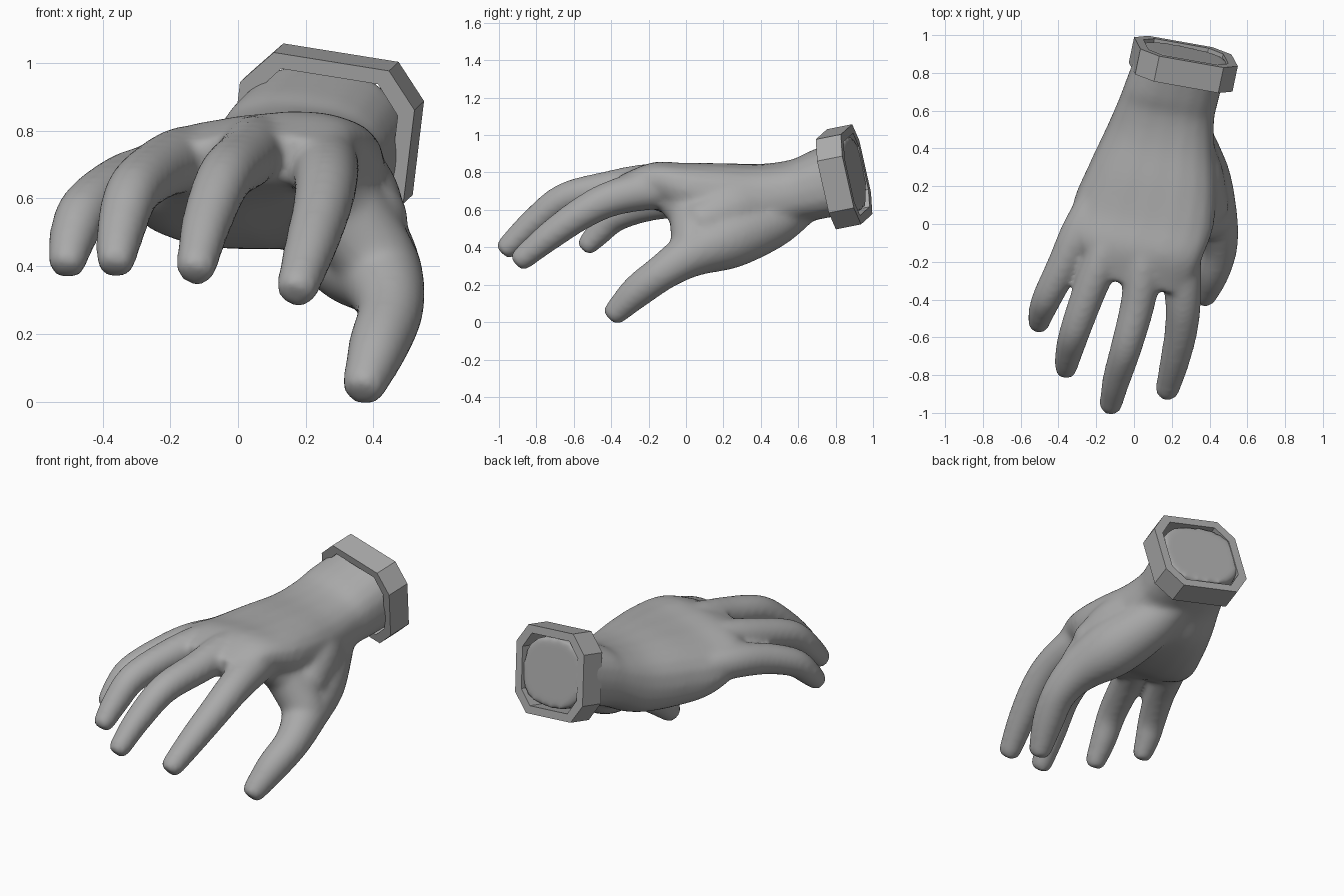
import bpy, bmesh, math
from mathutils import Vector, Matrix

if "Cube" in bpy.data.objects:
    bpy.data.objects.remove(bpy.data.objects["Cube"])

grey = bpy.data.materials.new("mid grey")
grey.diffuse_color = (0.4, 0.4, 0.4, 1)
grey.use_nodes = True
grey.node_tree.nodes["Principled BSDF"].inputs["Base Color"].default_value = grey.diffuse_color
SIDES = 20
SWELL = 0.006  # makes up for the shrinkage of the softening


def smooth_rows(rows, steps=5):
    """Catmull-Rom interpolation of rows of numbers."""
    out = []
    for i in range(len(rows) - 1):
        p0, p1, p2, p3 = (rows[min(max(i + k, 0), len(rows) - 1)] for k in (-1, 0, 1, 2))
        for s in range(steps):
            t = s / steps
            out.append([0.5 * (2 * b + (c - a) * t + (2 * a - 5 * b + 4 * c - d) * t * t
                               + (3 * b - a - 3 * c + d) * t ** 3)
                        for a, b, c, d in zip(p0, p1, p2, p3)])
    out.append(list(rows[-1]))
    return out


def loft(bm, rings):
    """Closed skin through a list of vertex rings."""
    loops = [[bm.verts.new(p) for p in ring] for ring in rings]
    n = len(loops[0])
    faces = [bm.faces.new(loops[0]), bm.faces.new(loops[-1])]
    for a, b in zip(loops, loops[1:]):
        for i in range(n):
            j = (i + 1) % n
            faces.append(bm.faces.new((a[i], a[j], b[j], b[i])))
    bmesh.ops.recalc_face_normals(bm, faces=faces)


def ellipse(c, u, v, power=1.0):
    ring = []
    for k in range(SIDES):
        a = 2 * math.pi * k / SIDES
        co, si = math.cos(a), math.sin(a)
        ring.append(c + u * math.copysign(abs(co) ** power, co)
                    + v * math.copysign(abs(si) ** power, si))
    return ring


def tube(bm, *path):
    """Round limb along (x, y, z, radius) points with blunt ends."""
    rows = smooth_rows(path)
    for at, end, prev in ((len(rows), rows[-1], rows[-2]), (0, rows[0], rows[1])):
        c = Vector(end[:3])
        t = (c - Vector(prev[:3])).normalized()
        r = end[3]
        cap = [[*(c + t * r * d), r * s] for d, s in ((0.5, 0.92), (0.88, 0.62))]
        rows[at:at] = cap if at else cap[::-1]
    rings = []
    for i, row in enumerate(rows):
        t = Vector(rows[min(i + 1, len(rows) - 1)][:3]) - Vector(rows[max(i - 1, 0)][:3])
        u = t.cross(Vector((0, 0, 1))).normalized()
        v = u.cross(t).normalized()
        r = row[3] + SWELL
        rings.append(ellipse(Vector(row[:3]), u * r, v * r))
    loft(bm, rings)


def finger(bm, girth, *points):
    """Finger with the shared taper from knuckle to tip."""
    taper = (0.094, 0.096, 0.086, 0.078, 0.069, 0.056)
    tube(bm, *[(*p, r * girth) for p, r in zip(points, taper)])


bm = bmesh.new()

# wrist and palm: x, y, z, half width, half thickness, sideways slope
palm = [
    (0.265, 0.905, 0.795, 0.235, 0.20, -0.15),
    (0.20, 0.70, 0.735, 0.247, 0.18, -0.13),
    (0.17, 0.60, 0.70, 0.255, 0.17, -0.08),
    (0.14, 0.45, 0.655, 0.288, 0.192, 0.0),
    (0.10, 0.25, 0.65, 0.338, 0.198, 0.07),
    (0.05, 0.05, 0.665, 0.37, 0.175, 0.13),
    (0.01, -0.13, 0.71, 0.345, 0.132, 0.12),
    (0.06, -0.33, 0.715, 0.23, 0.07, 0.0),
]
loft(bm, [ellipse(Vector((x, y, z)), Vector((a, -0.2 * a, slope * a)),
                  Vector((0, -0.2 * b, b)), 0.8)
          for x, y, z, a, b, slope in smooth_rows(palm)])

# index, middle, ring and little finger
finger(bm, 1.05, (0.23, 0, 0.71), (0.25, -0.2, 0.705), (0.26, -0.4, 0.66),
       (0.25, -0.56, 0.58), (0.215, -0.73, 0.46), (0.178, -0.87, 0.345))
finger(bm, 1.0, (0.06, 0, 0.73), (0.05, -0.2, 0.745), (0.02, -0.42, 0.715),
       (-0.04, -0.65, 0.66), (-0.092, -0.82, 0.53), (-0.122, -0.95, 0.405))
finger(bm, 0.98, (-0.1, 0, 0.7), (-0.155, -0.15, 0.715), (-0.235, -0.35, 0.685),
       (-0.31, -0.56, 0.62), (-0.345, -0.68, 0.51), (-0.36, -0.76, 0.425))
finger(bm, 0.95, (-0.14, 0.22, 0.65), (-0.28, -0.02, 0.655), (-0.375, -0.22, 0.622),
       (-0.455, -0.38, 0.56), (-0.488, -0.46, 0.485), (-0.503, -0.52, 0.42))

# thumb
tube(bm, (0.22, 0.6, 0.635, 0.12), (0.27, 0.45, 0.54, 0.145), (0.35, 0.23, 0.45, 0.16),
     (0.425, 0.03, 0.365, 0.12), (0.45, -0.12, 0.27, 0.093), (0.415, -0.26, 0.165, 0.084),
     (0.376, -0.37, 0.058, 0.062))
# web and mound between thumb and palm
tube(bm, (0.255, -0.07, 0.66, 0.09), (0.31, 0.03, 0.57, 0.12), (0.41, 0.04, 0.42, 0.115))
tube(bm, (0.25, 0.43, 0.63, 0.15), (0.305, 0.25, 0.6, 0.165), (0.355, 0.12, 0.54, 0.14))

mesh = bpy.data.meshes.new("hand")
bm.to_mesh(mesh)
bm.free()
hand = bpy.data.objects.new("hand", mesh)
bpy.context.collection.objects.link(hand)

# fuse the limbs into one soft skin
remesh = hand.modifiers.new("fuse", 'REMESH')
remesh.mode = 'VOXEL'
remesh.voxel_size = 0.015
soften = hand.modifiers.new("soften", 'SMOOTH')
soften.factor = 0.5
soften.iterations = 16
bpy.context.view_layer.objects.active = hand
hand.select_set(True)
for name in ("fuse", "soften"):
    bpy.ops.object.modifier_apply(modifier=name)
bpy.ops.object.shade_smooth()
hand.data.materials.append(grey)

# eight-sided bracelet
axis = Vector((0.2, 0.955, 0.19)).normalized()
up = Vector((0.12, -0.2, 0.97))
up = (up - axis * up.dot(axis)).normalized()
side = axis.cross(up)
frame = Matrix((side, axis, up)).transposed().to_4x4()
frame.translation = (0.261, 0.845, 0.777)


def octagon(w, h, cx, cz, y):
    return [Vector((x, y, z)) for x, z in (
        (w, -h + cz), (w, h - cz), (w - cx, h), (-w + cx, h),
        (-w, h - cz), (-w, -h + cz), (-w + cx, -h), (w - cx, -h))]


bm = bmesh.new()
D = 0.07
loops = [[bm.verts.new(p) for p in ring] for ring in (
    octagon(0.265, 0.248, 0.09, 0.105, -D), octagon(0.265, 0.248, 0.09, 0.105, D),
    octagon(0.217, 0.203, 0.07, 0.085, D), octagon(0.217, 0.203, 0.07, 0.085, -D))]
for k in range(4):
    a, b = loops[k], loops[(k + 1) % 4]
    for i in range(8):
        j = (i + 1) % 8
        bm.faces.new((a[i], a[j], b[j], b[i]))
bmesh.ops.recalc_face_normals(bm, faces=bm.faces)
bm.transform(frame)
mesh = bpy.data.meshes.new("bracelet")
bm.to_mesh(mesh)
bm.free()
mesh.materials.append(grey)
bracelet = bpy.data.objects.new("bracelet", mesh)
bpy.context.collection.objects.link(bracelet)
